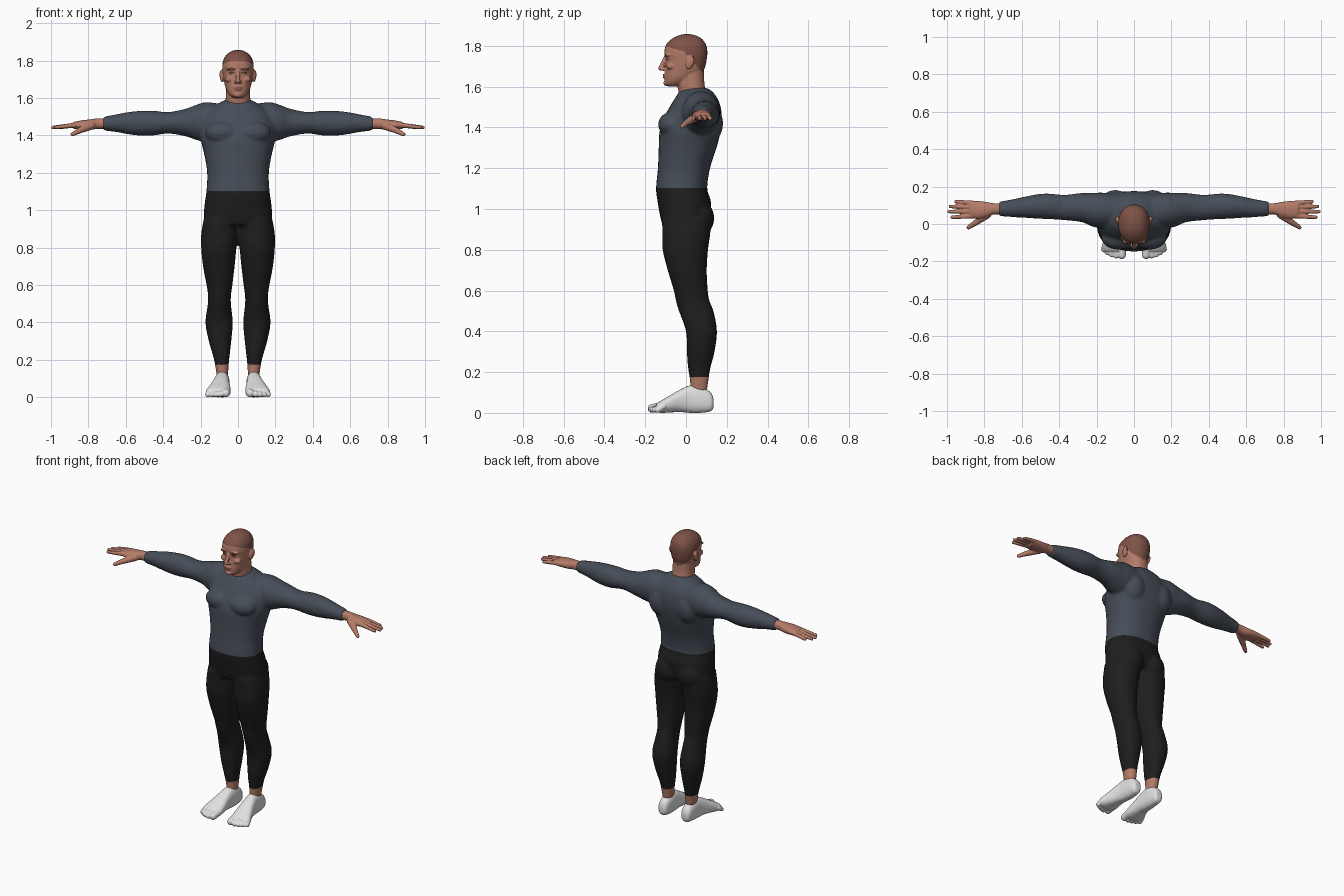
import bpy, bmesh, math
from mathutils import Matrix, Vector

cube = bpy.data.objects.get("Cube")
if cube:
    bpy.data.objects.remove(cube, do_unlink=True)


def material(name, *rgb):
    mat = bpy.data.materials.new(name)
    mat.use_nodes = True
    mat.diffuse_color = (*rgb, 1)
    shader = next(n for n in mat.node_tree.nodes if n.type == 'BSDF_PRINCIPLED')
    shader.inputs["Base Color"].default_value = (*rgb, 1)
    shader.inputs["Roughness"].default_value = 0.7
    return mat


SKIN = material("skin", .46, .2, .14)
HAIR = material("cropped_hair", .21, .085, .062)
LIPS = material("lips", .32, .11, .085)
DARK = material("eyes_and_brows", .09, .04, .03)
SWEATER = material("sweater_grey", .062, .075, .097)
TROUSERS = material("trousers_black", .013, .013, .013)
WHITE = material("sock_white", .75, .75, .75)


def spline(a, b, c, d, t):
    """Catmull-Rom blend of four rows."""
    return [q + t / 2 * (r - p + t * (2 * p - 5 * q + 4 * r - s + t * (3 * (q - r) + s - p)))
            for p, q, r, s in zip(a, b, c, d)]


def loft(bm, axis, rows, power=2.2, steps=4, sides=32):
    """Closed skin through rows of (position, min, max, min, max) along an axis."""
    last = len(rows) - 1
    smooth = [spline(rows[max(i - 1, 0)], rows[i], rows[i + 1], rows[min(i + 2, last)], k / steps)
              for i in range(last) for k in range(steps)] + [rows[-1]]
    others = [i for i in range(3) if i != axis]
    rings = []
    for pos, a0, a1, b0, b1 in smooth:
        ring = []
        for k in range(sides):
            ang = math.tau * k / sides
            co = Vector()
            co[axis] = pos
            for i, lo, hi, f in zip(others, (a0, b0), (a1, b1), (math.cos(ang), math.sin(ang))):
                co[i] = (lo + hi) / 2 + (hi - lo) / 2 * math.copysign(abs(f) ** (2 / power), f)
            ring.append(bm.verts.new(co))
        rings.append(ring)
    faces = [bm.faces.new(rings[0]), bm.faces.new(rings[-1])]
    for low, high in zip(rings, rings[1:]):
        for k in range(sides):
            n = (k + 1) % sides
            faces.append(bm.faces.new((low[k], low[n], high[n], high[k])))
    bmesh.ops.recalc_face_normals(bm, faces=faces)


def blob(bm, centre, size, tilt=0):
    mat = Matrix.Translation(centre) @ Matrix.Rotation(tilt, 4, 'X') @ Matrix.Diagonal((*size, 1))
    bmesh.ops.create_uvsphere(bm, u_segments=20, v_segments=14, radius=1, matrix=mat)


def digit(bm, start, end, r0, r1):
    """Rounded finger or toe between two points."""
    a, b = Vector(start), Vector(end)
    turn = (b - a).to_track_quat('Z', 'Y').to_matrix().to_4x4()
    bmesh.ops.create_cone(bm, cap_ends=True, segments=16, radius1=r0, radius2=r1,
                          depth=(b - a).length, matrix=Matrix.Translation((a + b) / 2) @ turn)
    blob(bm, a, (r0, r0, r0))
    blob(bm, b, (r1, r1, r1))


def mirror(bm):
    copy = bmesh.ops.duplicate(bm, geom=bm.verts[:] + bm.edges[:] + bm.faces[:])["geom"]
    bmesh.ops.scale(bm, vec=(-1, 1, 1), verts=[g for g in copy if isinstance(g, bmesh.types.BMVert)])
    bmesh.ops.reverse_faces(bm, faces=[g for g in copy if isinstance(g, bmesh.types.BMFace)])


def fuse(bm, name, voxel, relax, mats, rule=None):
    """Weld overlapping solids into one smooth skin and colour it by a rule."""
    mesh = bpy.data.meshes.new(name)
    bm.to_mesh(mesh)
    bm.free()
    obj = bpy.data.objects.new(name, mesh)
    bpy.context.collection.objects.link(obj)
    bpy.ops.object.select_all(action='DESELECT')
    obj.select_set(True)
    bpy.context.view_layer.objects.active = obj
    remesh = obj.modifiers.new("weld", 'REMESH')
    remesh.mode, remesh.voxel_size = 'VOXEL', voxel
    soften = obj.modifiers.new("soften", 'SMOOTH')
    soften.factor, soften.iterations = .5, relax
    for mod in ("weld", "soften"):
        bpy.ops.object.modifier_apply(modifier=mod)
    for mat in mats:
        obj.data.materials.append(mat)
    for face in obj.data.polygons:
        face.use_smooth = True
        face.material_index = rule(*face.center) if rule else 0
    return obj


# Clothed body: one leg and arm, mirrored, then the trunk
body = bmesh.new()
loft(body, 2, [(.1, .054, .112, .022, .102), (.17, .05, .122, .018, .112), (.22, .045, .133, .01, .12),
               (.3, .036, .156, .004, .14), (.4, .028, .174, 0, .152), (.5, .038, .161, -.035, .135),
               (.55, .037, .161, -.05, .115), (.6, .03, .168, -.06, .107), (.7, .018, .187, -.09, .102),
               (.8, .008, .197, -.115, .108), (.87, -.002, .197, -.116, .118), (.95, 0, .184, -.118, .125)])
loft(body, 0, [(.1, -.01, .16, 1.4, 1.57), (.17, -.02, .168, 1.37, 1.578), (.22, -.015, .166, 1.375, 1.565),
               (.28, .01, .166, 1.395, 1.543), (.37, .02, .156, 1.41, 1.525), (.45, .026, .162, 1.4, 1.532),
               (.51, .028, .16, 1.398, 1.532), (.58, .033, .147, 1.405, 1.526), (.65, .037, .132, 1.418, 1.513),
               (.72, .042, .12, 1.426, 1.5)], power=2)
blob(body, (.08, .062, .955), (.085, .077, .09))
blob(body, (.085, -.075, 1.415), (.09, .062, .06))
blob(body, (.1, .11, 1.42), (.08, .072, .1))
mirror(body)
loft(body, 2, [(.87, .13, -.13, -.1, .085), (.92, -.18, .18, -.116, .11), (.97, -.183, .183, -.128, .12),
               (1.04, -.178, .178, -.14, .122), (1.1, -.169, .169, -.147, .104), (1.2, -.165, .165, -.138, .118),
               (1.3, -.181, .181, -.134, .15), (1.38, -.2, .2, -.13, .17), (1.45, -.2, .2, -.107, .176),
               (1.51, -.18, .18, -.075, .168), (1.55, -.14, .14, -.05, .15), (1.58, -.088, .088, -.03, .125),
               (1.594, -.06, .06, -.005, .1)][1:], power=2.3)


def clothing(x, y, z):
    return 0 if z < .175 else 1 if z < 1.1 else 2


fuse(body, "clothed_body", .009, 5, (SKIN, TROUSERS, SWEATER), clothing)

# Hands: wrist and palm, four fingers and a thumb
hands = bmesh.new()
loft(hands, 0, [(.69, .05, .112, 1.435, 1.492), (.75, .051, .111, 1.435, 1.491), (.79, .035, .118, 1.43, 1.486),
                (.84, .028, .124, 1.432, 1.48), (.88, .034, .124, 1.436, 1.472)])
for y, tip_x, tip_y in ((.043, .972, .036), (.067, .989, .066), (.09, .982, .094), (.112, .952, .12)):
    digit(hands, (.865, y, 1.456), (tip_x, tip_y, 1.443), .0135, .0095)
digit(hands, (.785, .05, 1.452), (.845, .008, 1.427), .022, .016)
digit(hands, (.845, .008, 1.427), (.885, -.018, 1.406), .016, .011)
mirror(hands)
fuse(hands, "hands", .004, 3, (SKIN,))

# Feet: heel to instep, then five toes
feet = bmesh.new()
loft(feet, 1, [(.136, .065, .1, .03, .065), (.122, .052, .115, .008, .1), (.07, .045, .122, 0, .132),
               (.02, .045, .126, 0, .135), (-.03, .044, .138, .004, .114), (-.08, .04, .156, .002, .085),
               (-.12, .04, .168, 0, .062), (-.145, .048, .16, .004, .046)], power=2.4)
for x, y, r in ((.06, -.166, .022), (.09, -.169, .016), (.113, -.163, .015), (.135, -.153, .0145), (.157, -.138, .014)):
    digit(feet, (x, -.11, .032), (x + .005, y, r), r, r)
mirror(feet)
fuse(feet, "feet", .0045, 3, (WHITE,))

# Head: paired brows, cheeks, lids, nostrils and ears, then skull, neck and nose
head = bmesh.new()
blob(head, (.033, -.088, 1.756), (.03, .02, .01))
blob(head, (.045, -.075, 1.7), (.025, .022, .018))
blob(head, (.033, -.08, 1.735), (.016, .0165, .012))
blob(head, (.012, -.112, 1.685), (.009, .012, .008))
blob(head, (.086, .018, 1.718), (.01, .02, .034), -.2)
blob(head, (.092, .026, 1.724), (.007, .015, .026), -.2)
mirror(head)
loft(head, 2, [(1.602, -.025, .025, -.092, -.035), (1.615, -.044, .044, -.103, 0), (1.64, -.061, .061, -.105, .045),
               (1.67, -.071, .071, -.104, .08), (1.7, -.077, .077, -.101, .095), (1.735, -.082, .082, -.1, .102),
               (1.77, -.084, .084, -.106, .105), (1.805, -.078, .078, -.098, .099), (1.833, -.06, .06, -.072, .08),
               (1.85, -.036, .036, -.04, .052), (1.858, -.01, .01, -.01, .02)])
loft(head, 2, [(1.5, -.07, .07, -.03, .11), (1.57, -.067, .067, -.036, .098), (1.62, -.065, .065, -.045, .09),
               (1.68, -.064, .064, -.05, .088)])
digit(head, (0, -.098, 1.748), (0, -.124, 1.691), .009, .0125)
blob(head, (0, -.103, 1.658), (.024, .011, .007))
blob(head, (0, -.102, 1.646), (.021, .011, .007))
blob(head, (0, -.096, 1.617), (.022, .015, .014))


def complexion(x, y, z):
    x = abs(x)
    # Hairline falls from the forehead to the ears, then to the nape
    line = 1.796 - .3 * max(0, y + .09) if y < -.01 else 1.772 - 1.1 * max(0, y + .01)
    if z > max(line, 1.655) and not (x > .083 and z < 1.755):
        return 1
    if y < -.07:
        if abs(z - 1.652) < .009 and x < .023 - abs(z - 1.652):
            return 2
        if ((x - .033) / .015) ** 2 + ((z - 1.734) / .006) ** 2 < 1:
            return 3
        if .016 < x < .054 and abs(z - 1.758 + .15 * abs(x - .036)) < .0045:
            return 3
    return 0


fuse(head, "head", .004, 4, (SKIN, HAIR, LIPS, DARK), complexion)
